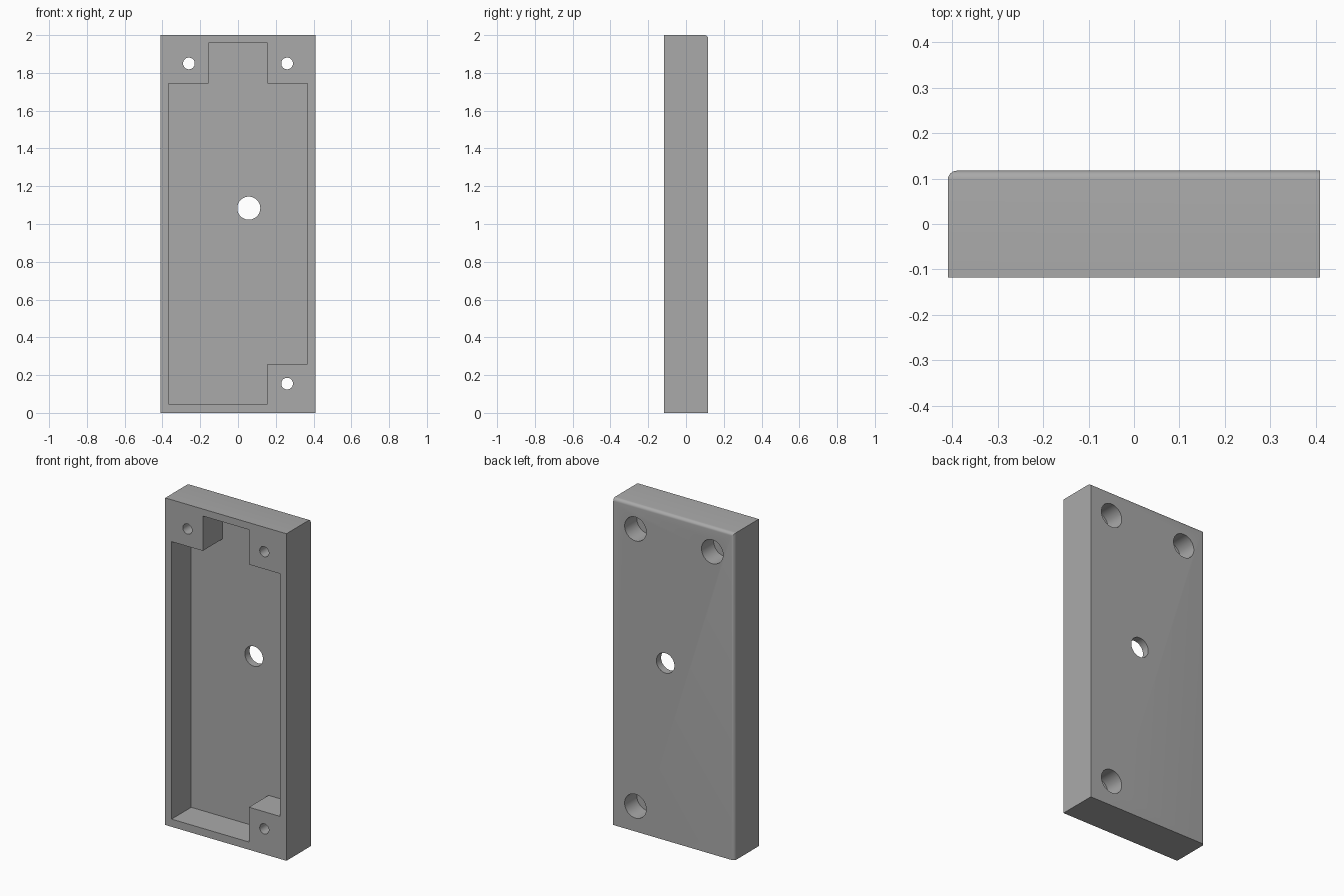
import bpy
import bmesh
import math
from mathutils import Matrix, Vector

cube = bpy.data.objects.get("Cube")
if cube:
    bpy.data.objects.remove(cube, do_unlink=True)

W, D, H = 0.41, 0.1175, 2.0      # half width, half depth, height
POCKET_FLOOR = 0.072             # y of the pocket floor
BORE_FLOOR = 0.0                 # y of the counterbore floors

grey = bpy.data.materials.new("grey")
grey.use_nodes = True
color = (0.4, 0.4, 0.4, 1)
grey.diffuse_color = color
grey.node_tree.nodes["Principled BSDF"].inputs["Base Color"].default_value = color


def make_object(name, bm):
    bmesh.ops.recalc_face_normals(bm, faces=bm.faces)
    mesh = bpy.data.meshes.new(name)
    bm.to_mesh(mesh)
    bm.free()
    mesh.materials.append(grey)
    obj = bpy.data.objects.new(name, mesh)
    bpy.context.collection.objects.link(obj)
    return obj


def prism(name, outline, y0, y1):
    bm = bmesh.new()
    face = bm.faces.new([bm.verts.new((x, y0, z)) for x, z in outline])
    side = bmesh.ops.extrude_face_region(bm, geom=[face])["geom"]
    verts = [v for v in side if isinstance(v, bmesh.types.BMVert)]
    bmesh.ops.translate(bm, verts=verts, vec=(0, y1 - y0, 0))
    return make_object(name, bm)


def drill(name, x, z, radius, y0, y1):
    bm = bmesh.new()
    place = Matrix.Translation((x, (y0 + y1) / 2, z)) @ Matrix.Rotation(math.pi / 2, 4, "X")
    bmesh.ops.create_cone(bm, cap_ends=True, segments=48, radius1=radius,
                          radius2=radius, depth=y1 - y0, matrix=place)
    return make_object(name, bm)


def cut(target, cutter):
    cutter.hide_render = True
    mod = target.modifiers.new(cutter.name, "BOOLEAN")
    mod.operation = "DIFFERENCE"
    mod.solver = "EXACT"
    mod.object = cutter
    bpy.context.view_layer.objects.active = target
    bpy.ops.object.modifier_apply(modifier=mod.name)
    bpy.data.objects.remove(cutter, do_unlink=True)


# Solid block, rounded along the back top edge and one back upright edge
bm = bmesh.new()
bmesh.ops.create_cube(bm, size=1)
bmesh.ops.transform(bm, verts=bm.verts, matrix=Matrix.Translation((0, 0, H / 2))
                    @ Matrix.Diagonal((2 * W, 2 * D, H, 1)))
rounded = []
for edge in bm.edges:
    mid = (edge.verts[0].co + edge.verts[1].co) / 2
    back = mid.y > D - 0.01
    if back and (mid.z > H - 0.01 or mid.x < 0.01 - W):
        rounded.append(edge)
bmesh.ops.bevel(bm, geom=rounded, offset=0.02, segments=6, profile=0.5, affect="EDGES")
housing = make_object("housing", bm)

# Open pocket in the front, leaving three corner blocks for screws
px, ix = 0.367, 0.156
pocket = [(-px, 0.047), (ix, 0.047), (ix, 0.26), (px, 0.26), (px, 1.744),
          (ix, 1.744), (ix, 1.957), (-ix, 1.957), (-ix, 1.744), (-px, 1.744)]
cut(housing, prism("pocket_cutter", pocket, -D - 0.1, POCKET_FLOOR))

# Stepped screw holes
for x, z in [(-0.26, 1.85), (0.26, 1.85), (0.26, 0.155)]:
    cut(housing, drill("screw_cutter", x, z, 0.031, -D - 0.1, D + 0.1))
    cut(housing, drill("counterbore_cutter", x, z, 0.073, BORE_FLOOR, D + 0.1))

# Round opening through the back wall
cut(housing, drill("opening_cutter", 0.057, 1.084, 0.061, 0, D + 0.1))

bpy.ops.object.select_all(action="DESELECT")
housing.select_set(True)
bpy.context.view_layer.objects.active = housing
bpy.ops.object.shade_smooth_by_angle(angle=math.radians(30))
